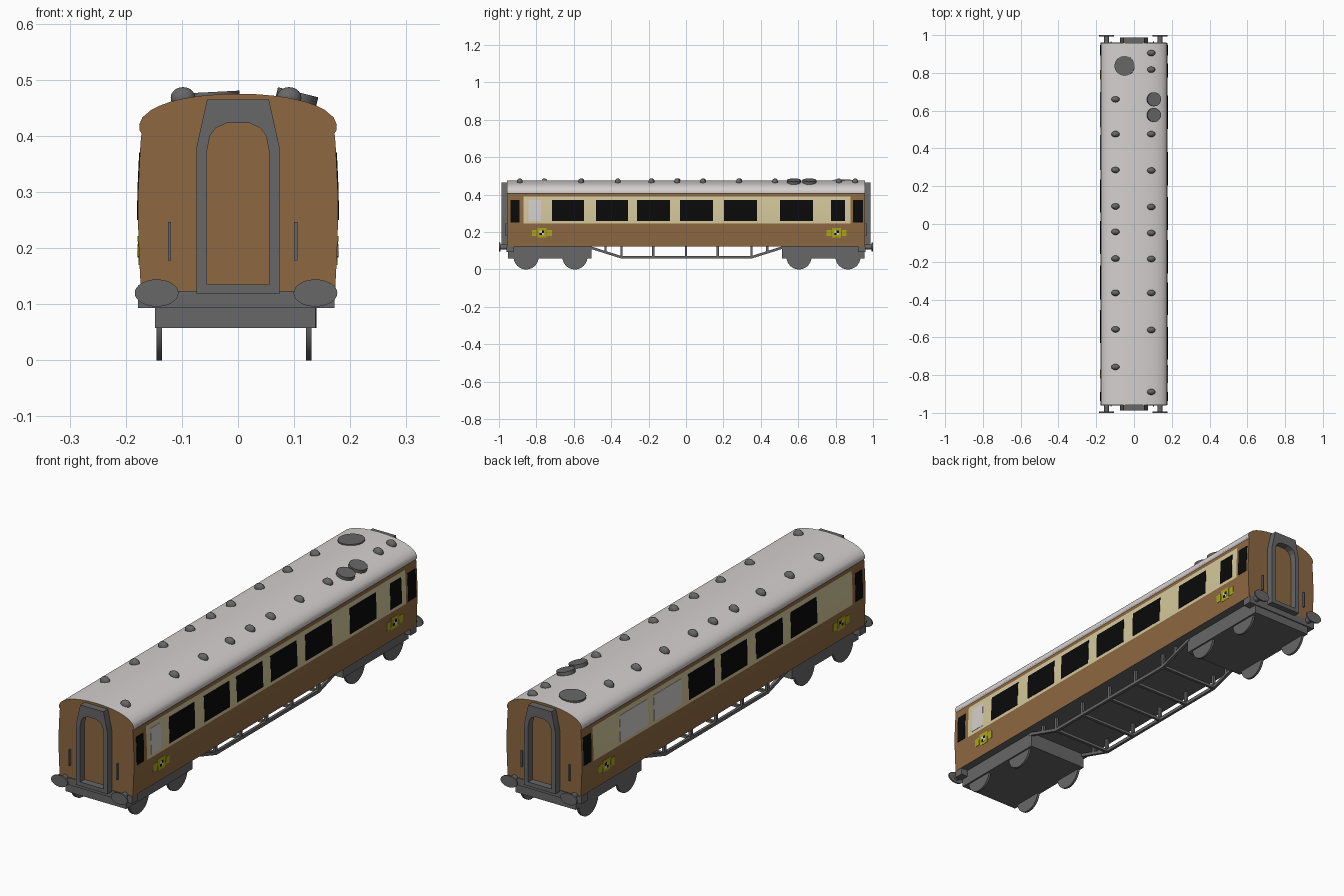
import bpy, bmesh, math
from mathutils import Matrix

if "Cube" in bpy.data.objects:
    bpy.data.objects.remove(bpy.data.objects["Cube"])


def mat(name, rgb):
    m = bpy.data.materials.new(name)
    m.diffuse_color = (*rgb, 1)
    m.use_nodes = True
    m.node_tree.nodes["Principled BSDF"].inputs["Base Color"].default_value = m.diffuse_color
    return m


BROWN = mat("brown", (0.27, 0.14, 0.055))
CREAM = mat("cream", (0.66, 0.58, 0.33))
ROOF = mat("light_grey", (0.66, 0.63, 0.62))
GREY = mat("dark_grey", (0.135, 0.135, 0.135))
BLACK = mat("black", (0.003, 0.003, 0.003))
YELLOW = mat("yellow", (0.42, 0.39, 0.01))


def finish(name, bm, mats, angle=30):
    bmesh.ops.recalc_face_normals(bm, faces=bm.faces)
    me = bpy.data.meshes.new(name)
    bm.to_mesh(me)
    bm.free()
    for m in mats:
        me.materials.append(m)
    ob = bpy.data.objects.new(name, me)
    bpy.context.collection.objects.link(ob)
    bpy.ops.object.select_all(action='DESELECT')
    ob.select_set(True)
    bpy.context.view_layer.objects.active = ob
    bpy.ops.object.shade_smooth_by_angle(angle=math.radians(angle))
    return ob


def add_box(bm, lo, hi):
    size = [b - a for a, b in zip(lo, hi)]
    mid = [(a + b) / 2 for a, b in zip(lo, hi)]
    bmesh.ops.create_cube(bm, size=1, matrix=Matrix.Translation(mid) @ Matrix.Diagonal((*size, 1)))


def box(name, lo, hi, m):
    bm = bmesh.new()
    add_box(bm, lo, hi)
    return finish(name, bm, [m])


def add_disc(bm, centre, r, depth, rot, scale=(1, 1, 1), seg=28):
    bmesh.ops.create_cone(bm, cap_ends=True, segments=seg, radius1=r, radius2=r, depth=depth,
                          matrix=Matrix.Translation(centre) @ Matrix.Diagonal((*scale, 1)) @ rot)


def prism(name, rings, m):
    """Closed solid through rings of equal point count."""
    bm = bmesh.new()
    vs = [[bm.verts.new(p) for p in r] for r in rings]
    n = len(rings[0])
    for a, b in zip(vs, vs[1:]):
        for i in range(n):
            j = (i + 1) % n
            bm.faces.new((a[i], a[j], b[j], b[i]))
    bm.faces.new(vs[0])
    bm.faces.new(vs[-1])
    return bm if name is None else finish(name, bm, [m])


# Carriage body and roof: one cross-section, coloured by height and position
SIDE = [(.173, .122), (.1765, .19), (.1782, .246), (.178, .30), (.1745, .375), (.1735, .39), (.172, .405)]
TOP = [(.1755, .41), (.176, .42), (.1705, .433), (.155, .446), (.138, .4545), (.12, .461),
       (.095, .467), (.07, .471), (.035, .4742)]
half = SIDE + TOP
section = half + [(0, .475)] + [(-x, z) for x, z in reversed(half)]
bm = prism(None, [[(x, y, z) for x, z in section] for y in (-.957, -.87, .88, .957)], None)
bmesh.ops.recalc_face_normals(bm, faces=bm.faces)
for f in bm.faces:
    f.normal_update()
    c = f.calc_center_median()
    if abs(f.normal.y) > .9:
        f.material_index = 0
    elif f.normal.z < -.9:
        f.material_index = 3
    elif c.z > .405:
        f.material_index = 2
    elif .246 < c.z < .39 and -.87 < c.y < .88:
        f.material_index = 1
finish("carriage_body", bm, [BROWN, CREAM, ROOF, GREY])


def side_x(z):
    for (x0, z0), (x1, z1) in zip(SIDE, SIDE[1:]):
        if z <= z1:
            return x0 + (x1 - x0) * (z - z0) / (z1 - z0)
    return SIDE[-1][0]


def plate(name, s, y0, y1, z0, z1, m, out=.0015):
    """Thin plate that follows the curved side; s is +1 right, -1 left."""
    zs = [z0] + [z for _, z in SIDE if z0 < z < z1] + [z1]
    return prism(name, [[(s * (side_x(z) + d), y, z) for d, y in
                         ((-.003, y0), (out, y0), (out, y1), (-.003, y1))] for z in zs], m)


# Windows
right = [(-.717, -.546), (-.481, -.31), (-.262, -.086), (-.032, .144), (.203, .38), (.503, .679), (.775, .85)]
left = [(.06, .235), (-.16, .015), (-.40, -.22), (-.63, -.455)]
for s, spans in ((1, right), (-1, left)):
    for a, b in spans:
        plate("window", s, a, b, .26, .37, BLACK)
    for a, b in ((-.938, -.89), (.893, .947)):
        plate("door_window", s, a, b, .25, .37, BLACK)
plate("frosted_window", 1, -.842, -.775, .26, .37, ROOF)
for a, b in ((.285, .47), (.51, .70)):
    plate("frosted_window", -1, a, b, .26, .37, ROOF)

# Plain yellow side ornaments with a small chequered middle
for s, y in ((1, -.77), (1, .805), (-1, .79), (-1, -.795)):
    plate("ornament_centre", s, y - .024, y + .024, .17, .222, YELLOW)
    for d in (-.041, .041):
        plate("ornament_wing", s, y + d - .013, y + d + .013, .178, .212, YELLOW)
    for dy, dz, m in ((-.006, .006, ROOF), (.006, -.006, ROOF), (-.006, -.006, BLACK), (.006, .006, BLACK)):
        plate("ornament_check", s, y + dy - .006, y + dy + .006, .195 + dz - .006, .195 + dz + .006, m, .0025)

# Ends: gangway frames, handrails, buffer beams and oval buffers
outer = [(.074, .118), (.074, .38), (.0645, .4225), (.055, .465), (.02, .465)]
inner = [(.055, .135), (.055, .375), (.05, .40), (.04, .414), (.02, .423)]
mirror = lambda pts: pts + [(-x, z) for x, z in reversed(pts)]
outer, inner = mirror(outer), mirror(inner)
for s, end in ((-1, "front"), (1, "back")):
    bm = bmesh.new()
    loops = [[bm.verts.new((x, s * y, z)) for x, z in pts] for pts, y in
             ((outer, .95), (outer, .987), (inner, .987), (inner, .95))]
    for k in range(4):
        a, b = loops[k], loops[(k + 1) % 4]
        for i in range(10):
            j = (i + 1) % 10
            bm.faces.new((a[i], a[j], b[j], b[i]))
    finish(end + "_gangway", bm, [GREY], 20)
    ya, yb = sorted((s * .955, s * .966))
    for x in (-.122, .103):
        box(end + "_handrail", (x - .003, ya, .178), (x + .003, yb, .247), GREY)
    ya, yb = sorted((s * .92, s * .96))
    box(end + "_buffer_beam", (-.178, ya, .093), (.172, yb, .124), GREY)
    turn = Matrix.Rotation(math.pi / 2, 4, 'X')
    for x in (-.145, .138):
        bm = bmesh.new()
        add_disc(bm, (x, s * .972, .12), .013, .045, turn, seg=16)
        add_disc(bm, (x, s * .9965, .12), .039, .007, turn, (1, 1, .62), 32)
        finish(end + "_buffer", bm, [GREY])

# Bogies and wheels
for name, y0, y1, axles in (("front", -.952, -.505, (-.855, -.594)), ("back", .513, .955, (.604, .866))):
    box(name + "_bogie", (-.148, y0, .058), (.138, y1, .123), GREY)
    for y in axles:
        for x in (-.1405, .126):
            bm = bmesh.new()
            add_disc(bm, (x, y, .067), .067, .01, Matrix.Rotation(math.pi / 2, 4, 'Y'), seg=32)
            finish(name + "_wheel", bm, [GREY])

# Truss rods, posts and cross bars
path = [(-.52, .12), (-.345, .065), (.35, .065), (.525, .12)]
for x in (-.142, .134):
    prism("truss_rod", [[(x + dx, y, z + dz) for dx, dz in
                         ((-.006, -.007), (.006, -.007), (.006, .007), (-.006, .007))] for y, z in path], GREY)
    for y in (-.43, -.345, -.175, 0, .17, .35, .435):
        low = .064 if -.4 < y < .4 else .09
        box("truss_post", (x - .006, y - .006, low), (x + .006, y + .006, .124), GREY)
for y in (-.345, -.175, 0, .17, .35):
    box("truss_cross_bar", (-.142, y - .006, .059), (.134, y + .006, .071), GREY)

# Roof vents
rows = {-.098: (.66, .476, .286, .093, -.042, -.183, -.365, -.558, -.757),
        .091: (.905, .817, .476, .283, .09, -.048, -.185, -.365, -.561, -.889)}
for x, ys in rows.items():
    for y in ys:
        bm = bmesh.new()
        bmesh.ops.create_uvsphere(bm, u_segments=16, v_segments=10, radius=1,
                                  matrix=Matrix.Translation((x, y, .468)) @ Matrix.Diagonal((.022, .016, .019, 1)))
        finish("roof_vent", bm, [GREY], 40)

# Large roof discs, tilted to the roof slope
for x, y, z, r, h, tilt in ((-.05, .837, .474, .053, .008, -3), (.105, .66, .469, .037, .018, 14),
                            (.105, .577, .469, .037, .018, 14)):
    bm = bmesh.new()
    add_disc(bm, (x, y, z), r, h, Matrix.Rotation(math.radians(tilt), 4, 'Y'))
    finish("roof_disc", bm, [GREY])
